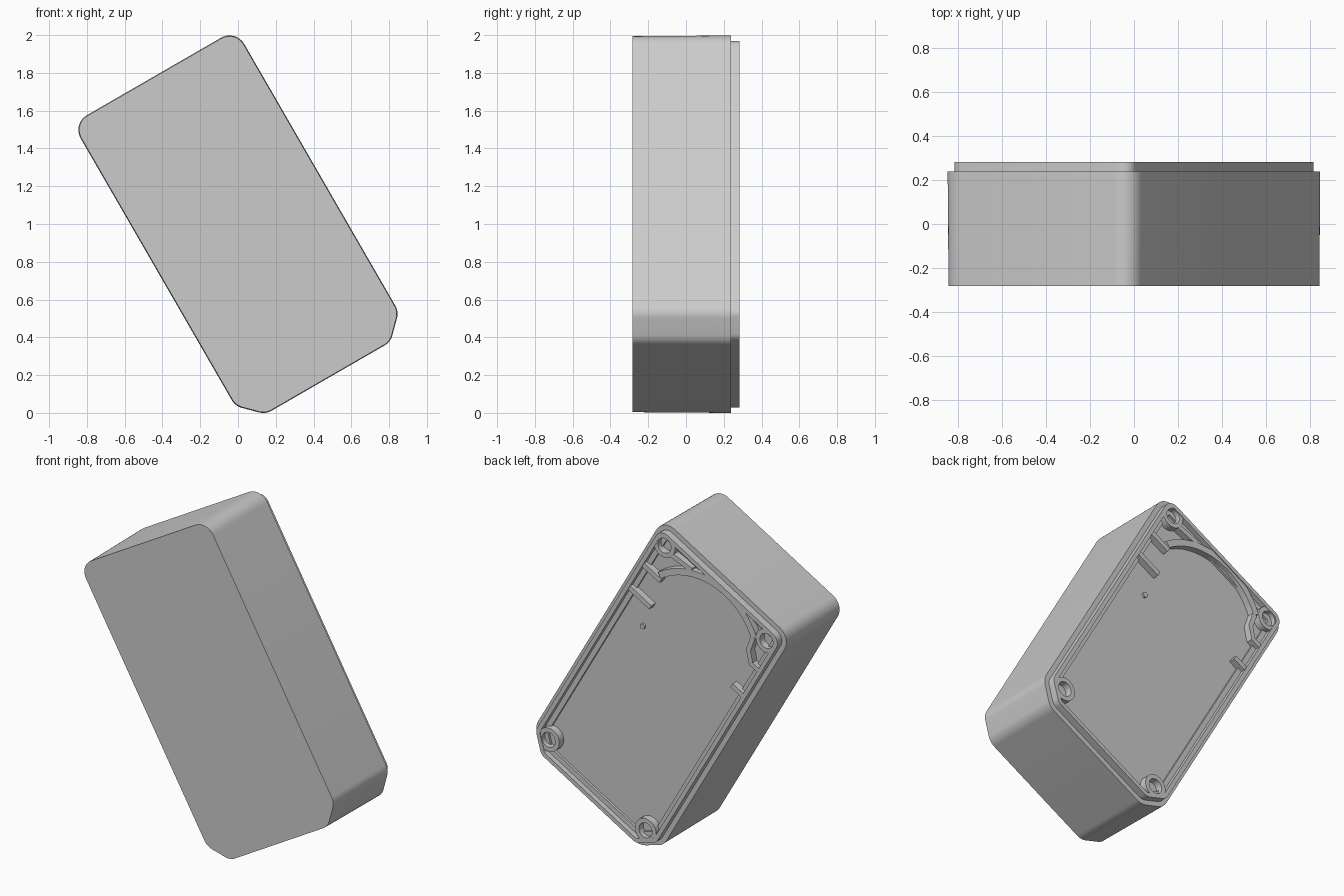
import bpy, bmesh, math
from mathutils import Matrix, Vector

if "Cube" in bpy.data.objects:
    bpy.data.objects.remove(bpy.data.objects["Cube"])

gray = bpy.data.materials.new("light_gray_plastic")
gray.use_nodes = True
gray.diffuse_color = (0.6, 0.6, 0.6, 1)
gray.node_tree.nodes["Principled BSDF"].inputs["Base Color"].default_value = (0.6, 0.6, 0.6, 1)

# The box leans 30 degrees: parts are laid out upright, then tilted
TILT = Matrix.Translation((0.006, 0, 1)) @ Matrix.Rotation(math.radians(-30), 4, 'Y')
FLOOR, LEDGE, RIM, LIP = 0.235, 0.25, 0.238, 0.282


def finish(name, bm):
    bmesh.ops.recalc_face_normals(bm, faces=bm.faces)
    mesh = bpy.data.meshes.new(name)
    bm.to_mesh(mesh)
    bm.free()
    obj = bpy.data.objects.new(name, mesh)
    bpy.context.collection.objects.link(obj)
    mesh.materials.append(gray)
    obj.matrix_world = TILT
    bpy.ops.object.select_all(action='DESELECT')
    obj.select_set(True)
    bpy.context.view_layer.objects.active = obj
    bpy.ops.object.shade_smooth_by_angle(angle=math.radians(30))


def stack(bm, loops, closed=False):
    """Bridge (outline, depth) loops; cap both ends or join last to first."""
    rings = [[bm.verts.new((x, y, z)) for x, z in pts] for pts, y in loops]
    pairs = list(zip(rings, rings[1:]))
    if closed:
        pairs.append((rings[-1], rings[0]))
    else:
        bm.faces.new(rings[0])
        bm.faces.new(rings[-1])
    for a, b in pairs:
        for i in range(len(a)):
            j = (i + 1) % len(a)
            bm.faces.new((a[i], a[j], b[j], b[i]))


def outline(inset):
    """Rounded top corners, chamfered and softened bottom corners."""
    w, top, bottom = 0.5 - inset, 0.902 - inset, -0.942 + inset
    c = 0.118 - 0.586 * inset
    r = max(0.09 - inset, 0.01)
    half = [(w - c, bottom), (w, bottom + c), (w, top)]
    corners = [Vector(p) for p in half + [(-x, z) for x, z in reversed(half)]]
    pts = []
    for i, p in enumerate(corners):
        a = (corners[i - 1] - p).normalized()
        b = (corners[(i + 1) % len(corners)] - p).normalized()
        mid = a.angle(b) / 2
        centre = p + (a + b).normalized() * r / math.sin(mid)
        start = p + a * r / math.tan(mid) - centre
        sweep = math.pi - 2 * mid
        for k in range(9):
            t = sweep * k / 8
            pts.append((centre.x + start.x * math.cos(t) - start.y * math.sin(t),
                        centre.y + start.x * math.sin(t) + start.y * math.cos(t)))
    return pts


def circle(x, z, r, n=32):
    return [(x + r * math.cos(2 * math.pi * i / n),
             z + r * math.sin(2 * math.pi * i / n)) for i in range(n)]


def wall(name, path, thick=0.03, top=0.276):
    """Raised rib of even thickness along a path on the floor."""
    path = [Vector(p) for p in path]
    left, right = [], []
    for i, p in enumerate(path):
        d = (path[min(i + 1, len(path) - 1)] - path[max(i - 1, 0)]).normalized()
        n = Vector((-d.y, d.x)) * thick / 2
        left.append(tuple(p + n))
        right.append(tuple(p - n))
    pts = left + right[::-1]
    bm = bmesh.new()
    stack(bm, [(pts, FLOOR - 0.01), (pts, top)])
    finish(name, bm)


# Shell: drafted body, stepped sealing lip, inner ledge and shallow floor
bm = bmesh.new()
stack(bm, [(outline(0.004), -0.282), (outline(0), RIM), (outline(0.03), RIM),
           (outline(0.03), LIP), (outline(0.055), LIP), (outline(0.055), LEDGE),
           (outline(0.085), LEDGE), (outline(0.085), FLOOR)])
finish("box_shell", bm)

# Screw bosses in the four corners
for end, x, z in (("top", 0.398, 0.8), ("bottom", 0.378, -0.8)):
    for side, s in (("left", 1), ("right", -1)):
        bm = bmesh.new()
        outer, inner = circle(s * x, z, 0.072), circle(s * x, z, 0.045)
        stack(bm, [(outer, FLOOR - 0.01), (outer, 0.279),
                   (inner, 0.279), (inner, FLOOR - 0.01)], closed=True)
        finish(f"screw_boss_{end}_{side}", bm)

# Curved rib at the top of the recess
arc = [math.radians(27 + 103 * i / 32) for i in range(33)]
wall("curved_rib", [(-0.05 + 0.43 * math.cos(a), 0.42 + 0.43 * math.sin(a)) for a in arc], 0.04)

# Straight ribs reaching in from the side walls
wall("upper_rib_left", [(0.455, 0.59), (0.31, 0.59)])
wall("lower_rib_left", [(0.455, 0.4), (0.28, 0.4)])
wall("lower_rib_right", [(-0.455, 0.39), (-0.36, 0.39)])
wall("corner_rib_left", [(0.35, 0.78), (0.19, 0.8)])
wall("corner_rib_right", [(-0.32, 0.745), (-0.335, 0.66), (-0.39, 0.6), (-0.455, 0.6)])

# Small locating pin
bm = bmesh.new()
pin = circle(0.271, 0.235, 0.016, 16)
stack(bm, [(pin, FLOOR - 0.01), (pin, 0.248)])
finish("locating_pin", bm)
